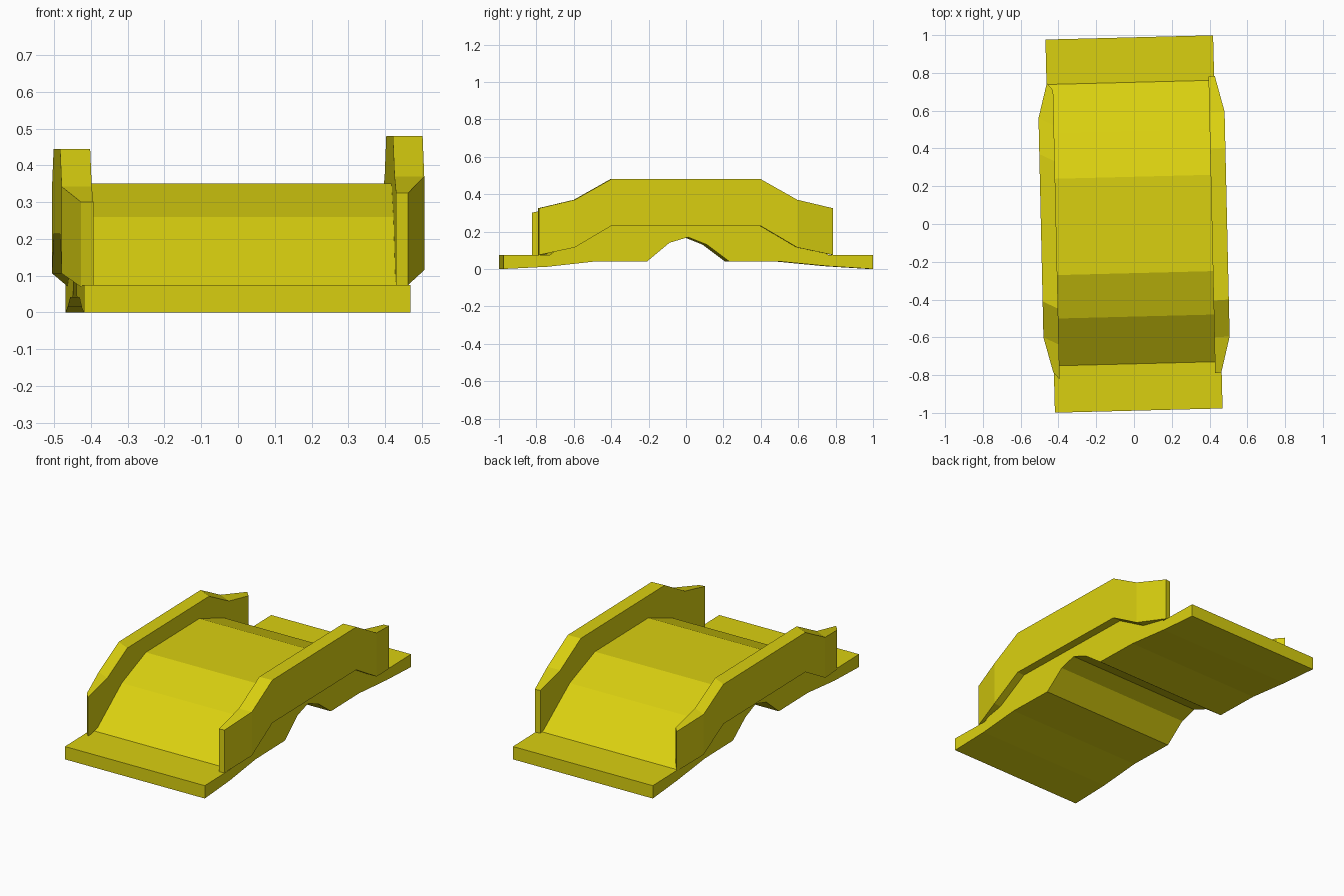
import bpy, bmesh, math

if "Cube" in bpy.data.objects:
    bpy.data.objects.remove(bpy.data.objects["Cube"])

yellow = bpy.data.materials.new("yellow")
yellow.diffuse_color = (0.70, 0.63, 0.005, 1)
yellow.use_nodes = True
yellow.node_tree.nodes["Principled BSDF"].inputs["Base Color"].default_value = yellow.diffuse_color


def finish(name, bm):
    bmesh.ops.recalc_face_normals(bm, faces=bm.faces)
    mesh = bpy.data.meshes.new(name)
    bm.to_mesh(mesh)
    bm.free()
    mesh.materials.append(yellow)
    obj = bpy.data.objects.new(name, mesh)
    bpy.context.collection.objects.link(obj)
    return obj


def loft(name, rings):
    """Skin a row of equal-sided cross-sections and cap both ends."""
    bm = bmesh.new()
    loops = [[bm.verts.new(p) for p in ring] for ring in rings]
    n = len(loops[0])
    for a, b in zip(loops, loops[1:]):
        for i in range(n):
            j = (i + 1) % n
            bm.faces.new((a[i], a[j], b[j], b[i]))
    bm.faces.new(loops[0])
    bm.faces.new(loops[-1])
    return finish(name, bm)


# Bridge deck: side profile (y, z) extruded across the width, slightly turned
top = [(-0.988, 0.075), (-0.74, 0.075), (-0.49, 0.26), (-0.26, 0.35),
       (0.25, 0.35), (0.49, 0.26), (0.75, 0.075), (0.988, 0.075)]
underside = [(0.988, 0), (0.75, 0.015), (0.49, 0.04), (0.22, 0.04), (0.1, 0.13),
             (0, 0.17), (-0.1, 0.14), (-0.22, 0.04), (-0.5, 0.04), (-0.75, 0.012),
             (-0.988, 0)]
HALF_WIDTH = 0.444
deck = loft("bridge_deck", [[(x, y, z) for y, z in top + underside]
                            for x in (-HALF_WIDTH, HALF_WIDTH)])
deck.rotation_euler.z = 0.0255

# Side walls: half stations (y, bottom z, top z, outer x), repeated front and back
half = [(0.785, 0.075, 0.325, 0.445), (0.595, 0.115, 0.37, 0.493),
        (0.40, 0.23, 0.48, 0.493)]
stations = [(-y, b, t, x) for y, b, t, x in half] + half[::-1]
INNER = 0.412


def wall(name, side, y_scale, z_scale, y_outer, y_inner, turn):
    rings = []
    for y, b, t, outer in stations:
        yo, yi = y * y_scale + y_outer, y * y_scale + y_inner
        xo, xi = side * outer - turn * yo, side * INNER - turn * yi
        b, t = b * z_scale, t * z_scale
        rings.append([(xi, yi, b), (xo, yo, b), (xo, yo, t), (xi, yi, t)])
    return loft(name, rings)


wall("right_wall", 1, 1.0, 1.0, 0.0, -0.005, 0.0225)
wall("left_wall", -1, 0.975, 0.925, -0.02, -0.058, 0.0225)
